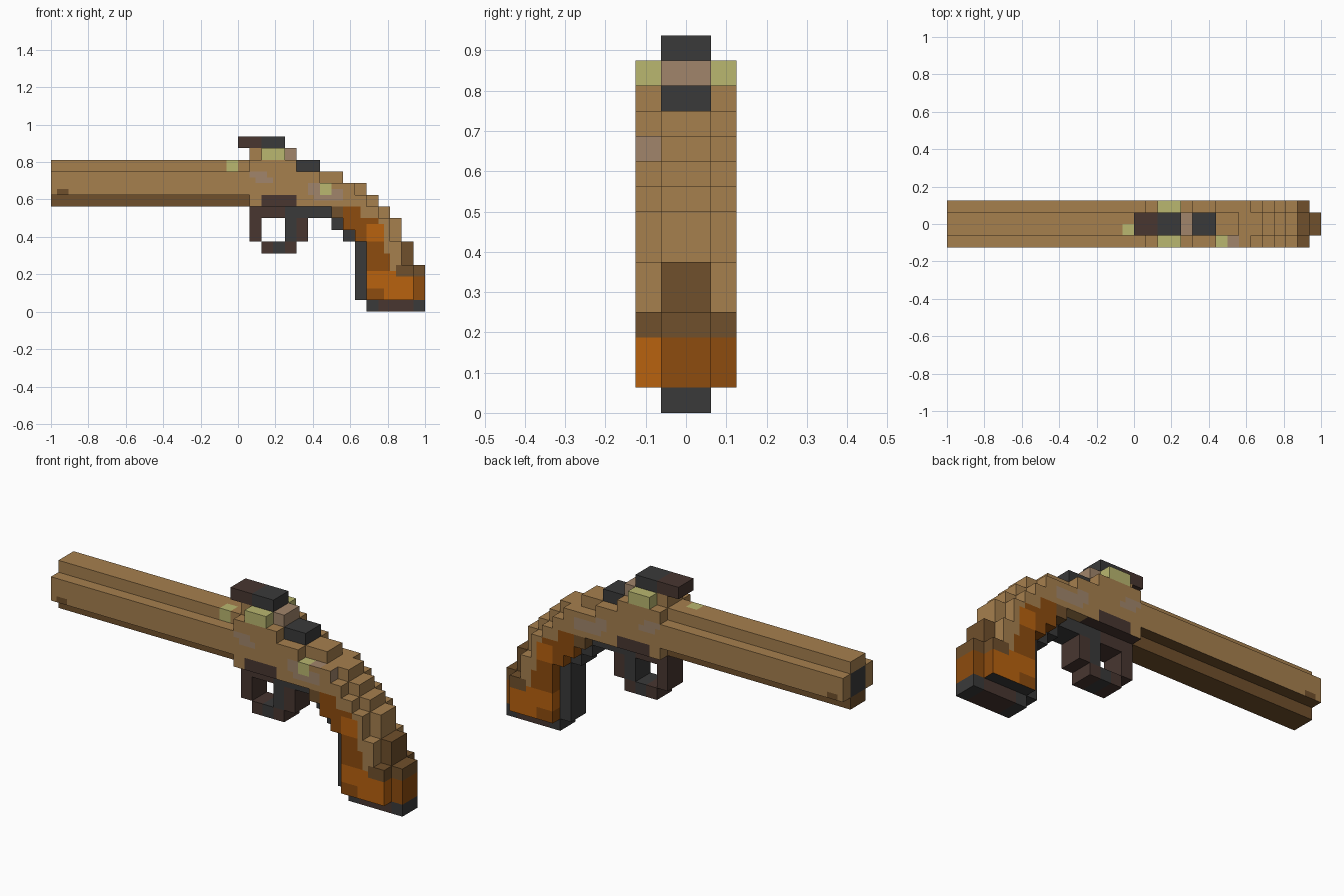
import bpy
import bmesh

if "Cube" in bpy.data.objects:
    bpy.data.objects.remove(bpy.data.objects["Cube"], do_unlink=True)

U = 1 / 16    # one block
H = 0.5       # paint cell, in blocks

COLOURS = {
    "tan wood": (0.381, 0.214, 0.076),
    "dark wood": (0.162, 0.080, 0.025),
    "dark orange": (0.270, 0.072, 0.0044),
    "bright orange": (0.479, 0.122, 0.0048),
    "black metal": (0.042, 0.042, 0.042),
    "brown metal": (0.065, 0.037, 0.030),
    "pale grey wood": (0.356, 0.235, 0.147),
    "pale yellow": (0.491, 0.474, 0.162),
}
NAMES = list(COLOURS)
MATS = []
for name, rgb in COLOURS.items():
    m = bpy.data.materials.new(name)
    m.use_nodes = True
    m.diffuse_color = (*rgb, 1)
    bsdf = m.node_tree.nodes["Principled BSDF"]
    bsdf.inputs["Base Color"].default_value = (*rgb, 1)
    bsdf.inputs["Roughness"].default_value = 0.9
    MATS.append(m)
TAN, DARK, RUST, ORANGE, BLACK, BROWN, GREY, YELLOW = range(8)


def cells(boxes):
    """Half-block cells filled by boxes given as (x0, x1, half depth, z0, z1)."""
    filled = set()
    for x0, x1, d, z0, z1 in boxes:
        for i in range(round(x0 / H), round(x1 / H)):
            for j in range(round(-d / H), round(d / H)):
                for k in range(round(z0 / H), round(z1 / H)):
                    filled.add((i, j, k))
    return filled


def patch(rects, x, z, default):
    """First colour whose rectangle (colour, x0, x1, z0, z1) holds the point."""
    for c, x0, x1, z0, z1 in rects:
        if x0 < x < x1 and z0 < z < z1:
            return c
    return default


# Colour rules: cell centre (x, y, z) in blocks and face normal n
def paint_barrel(x, y, z, n):
    if n[0] < 0 and abs(y) < 1 and 10 < z < 12:
        return BLACK
    if z < 10 or (n[2] < 0 and z < 10.5):
        return DARK
    if -1 < x < 0 and -1 < y < 0 and z > 12:
        return YELLOW
    return patch([(DARK, -15.5, -14.5, 10, 10.5)], x, z, TAN) if n[1] else TAN


def paint_frame(x, y, z, n):
    if y < 0 and 7 < x < 8 and 10 < z < 11:
        return YELLOW
    if n[0] > 0 and y < -1 and 9.5 < x < 10 and 10 < z < 11:
        return GREY
    if n[2] < 0 and z < 9.5 and x < 6:
        return BROWN
    if n[1]:
        return patch([(GREY, 1.5, 3, 11, 11.5), (GREY, 1, 2.5, 11.5, 12),
                      (GREY, 6, 7, 10, 11), (GREY, 6.5, 9, 9.5, 10.5),
                      (BROWN, 2, 5, 9, 10)], x, z, TAN)
    return GREY if n[2] > 0 and y < -1 and 8 < x < 9 else TAN


def paint_grip(x, y, z, n):
    if n[2] < 0 and z < 1.5:
        return BLACK
    if n[0] > 0 and z < 3:
        return ORANGE if y < -1 else RUST
    if x > 13.5 and 3 < z < 4:
        return DARK
    if n[0] > 0 or n[2] > 0:
        return TAN
    return patch([
        (DARK, 8, 9, 8, 9), (RUST, 9, 10.5, 8, 9), (TAN, 10, 16, 8, 9),
        (ORANGE, 11, 12.5, 6, 7.5), (RUST, 9, 12, 7, 8), (TAN, 12, 16, 7.5, 8),
        (RUST, 10, 12.5, 6, 7), (TAN, 12.5, 16, 5, 8), (TAN, 13, 16, 3.5, 5),
        (ORANGE, 12.5, 15, 1, 3.5), (ORANGE, 11, 12.5, 2, 3.5)], x, z, RUST)


def paint_spine(x, y, z, n):
    if z < 1:
        return BROWN if 12 < x < 15 else BLACK
    if z < 8 and x < 11:
        return BLACK
    if 8 < z < 9 and x < 8:
        return BROWN if x < 4 else BLACK
    if x > 14 and z > 3:
        return DARK
    return RUST if x > 14 else TAN


def paint_guard(x, y, z, n):
    return BLACK if 4 < x < 5 and z > 6 or 3 < x < 4 else BROWN


def paint_sight(x, y, z, n):
    return BROWN if x < 2 else BLACK


def flat(colour):
    return lambda x, y, z, n: colour


# Later parts are cut by the earlier ones, so that nothing overlaps
PARTS = [
    ("barrel", [(-16, 1, 1, 9, 13), (-16, 1, 2, 10, 12)], paint_barrel),
    ("frame", [(1, 5, 2, 12, 13), (1, 7, 2, 11, 12), (1, 10, 2, 10, 11),
               (1, 11, 2, 9, 10)], paint_frame),
    ("grip", [(8, 12, 2, 8, 9), (9, 13, 2, 7, 8), (10, 13, 2, 6, 7),
              (11, 14, 2, 4, 6), (11, 15, 2, 1, 4)], paint_grip),
    ("hammer_base", [(5, 7, 1, 12, 13)], flat(BLACK)),
    ("spine", [(7, 9, 1, 11, 12), (9, 11, 1, 10, 11), (11, 12, 1, 9, 10),
               (1, 13, 1, 8, 9), (8, 14, 1, 7, 8), (9, 14, 1, 6, 7),
               (10, 15, 1, 4, 6), (10, 16, 1, 1, 4), (11, 16, 1, 0, 1)], paint_spine),
    ("trigger_guard", [(1, 2, 1, 6, 8), (2, 5, 1, 5, 6), (4, 6, 1, 6, 8)], paint_guard),
    ("sight_pins", [(2, 4, 2, 13, 14)], flat(YELLOW)),
    ("sight_front_foot", [(1, 2, 1, 13, 14)], flat(TAN)),
    ("sight_rear_foot", [(4, 5, 1, 13, 14)], flat(GREY)),
    ("top_sight", [(0, 4, 1, 14, 15)], paint_sight),
]

solid = {}
for name, boxes, paint in PARTS:
    for c in cells(boxes):
        solid.setdefault(c, name)

DIRS = [(a, s) for a in range(3) for s in (-1, 1)]
for name, boxes, paint in PARTS:
    bm = bmesh.new()
    verts = {}
    for c in sorted(k for k, v in solid.items() if v == name):
        centre = [(v + 0.5) * H for v in c]
        for axis, sign in DIRS:
            n = [0, 0, 0]
            n[axis] = sign
            if tuple(c[i] + n[i] for i in range(3)) in solid:
                continue    # buried side
            u, w = (axis + 1) % 3, (axis + 2) % 3
            loop = []
            for du, dw in ((0, 0), (1, 0), (1, 1), (0, 1))[::sign]:
                p = list(c)
                p[axis] += sign > 0
                p[u] += du
                p[w] += dw
                p = tuple(p)
                if p not in verts:
                    verts[p] = bm.verts.new([v * H * U for v in p])
                loop.append(verts[p])
            bm.faces.new(loop).material_index = paint(*centre, n)
    # Merge the cells of each colour into large flat faces
    bmesh.ops.dissolve_limit(bm, angle_limit=0.01, verts=bm.verts[:], edges=bm.edges[:],
                             delimit={'MATERIAL'})
    mesh = bpy.data.meshes.new(name)
    for m in MATS:
        mesh.materials.append(m)
    bm.to_mesh(mesh)
    bm.free()
    bpy.context.collection.objects.link(bpy.data.objects.new(name, mesh))
